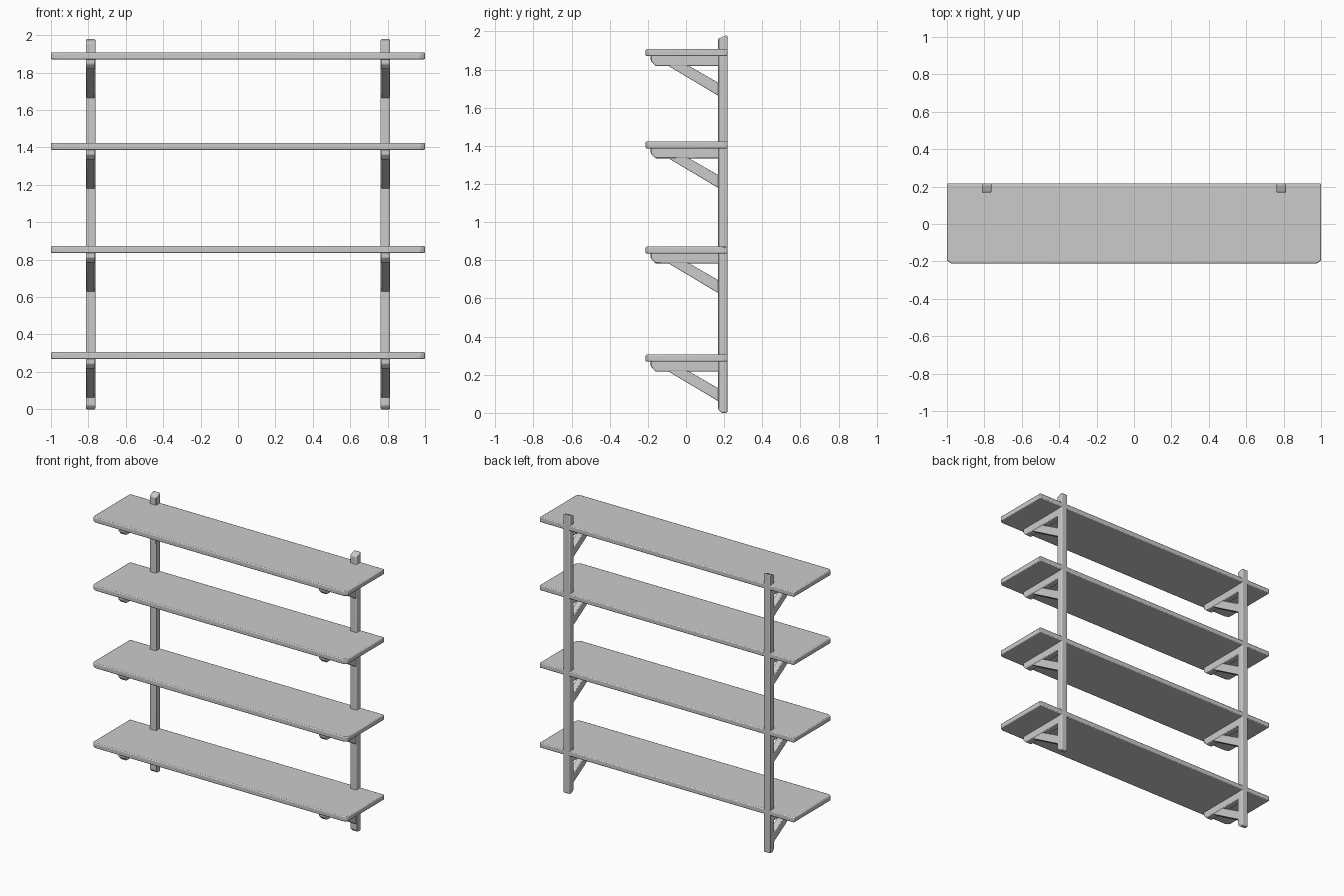
import bpy, bmesh
from mathutils import Vector

if "Cube" in bpy.data.objects:
    bpy.data.objects.remove(bpy.data.objects["Cube"])


def prism(name, pts, axis, lo, hi, bevel):
    """Extrude a closed 2D profile along x (pts are y,z) or z (pts are x,y)."""
    def place(p, t):
        return (t, p[0], p[1]) if axis == 'X' else (p[0], p[1], t)
    bm = bmesh.new()
    face = bm.faces.new([bm.verts.new(place(p, lo)) for p in pts])
    ext = bmesh.ops.extrude_face_region(bm, geom=[face])
    moved = [v for v in ext['geom'] if isinstance(v, bmesh.types.BMVert)]
    offset = Vector(place((0, 0), hi - lo))
    bmesh.ops.translate(bm, verts=moved, vec=offset)
    bmesh.ops.recalc_face_normals(bm, faces=bm.faces[:])
    mesh = bpy.data.meshes.new(name)
    bm.to_mesh(mesh)
    bm.free()
    ob = bpy.data.objects.new(name, mesh)
    bpy.context.collection.objects.link(ob)
    mod = ob.modifiers.new("soft_edges", 'BEVEL')
    mod.width = bevel
    mod.segments = 2
    bpy.ops.object.select_all(action='DESELECT')
    bpy.context.view_layer.objects.active = ob
    ob.select_set(True)
    bpy.ops.object.shade_smooth_by_angle()
    return ob


FRONT, BACK = -0.212, 0.217
POST_X, HALF = 0.788, 0.026
POST_FRONT = 0.168
SHELF_TOPS = (0.305, 0.872, 1.423, 1.907)
THICK = 0.036

# Shelf boards with clipped front corners
board = [(-1, BACK), (-1, FRONT + 0.015), (-0.975, FRONT),
         (0.975, FRONT), (1, FRONT + 0.015), (1, BACK)]
for top in SHELF_TOPS:
    prism("shelf", board, 'Z', top - THICK, top, 0.006)

# Bracket profiles, measured from the shelf top
arm = [(-0.185, -0.03), (-0.185, -0.062), (-0.16, -0.088),
       (0.18, -0.088), (0.18, -0.03)]
brace = [(-0.105, -0.08), (0.18, -0.25), (0.18, -0.182), (0.003, -0.08)]

# Upright with slanted top and clipped foot
upright = [(POST_FRONT, 0.02), (POST_FRONT + 0.018, 0), (BACK, 0),
           (BACK, 1.98), (POST_FRONT + 0.03, 1.975), (POST_FRONT, 1.962)]

for side in (-1, 1):
    x = side * POST_X
    prism("post", upright, 'X', x - HALF, x + HALF, 0.006)
    for top in SHELF_TOPS:
        for name, prof, w in (("bracket_arm", arm, 0.024),
                              ("bracket_brace", brace, 0.022)):
            prism(name, [(y, top + z) for y, z in prof], 'X',
                  x - w, x + w, 0.005)
